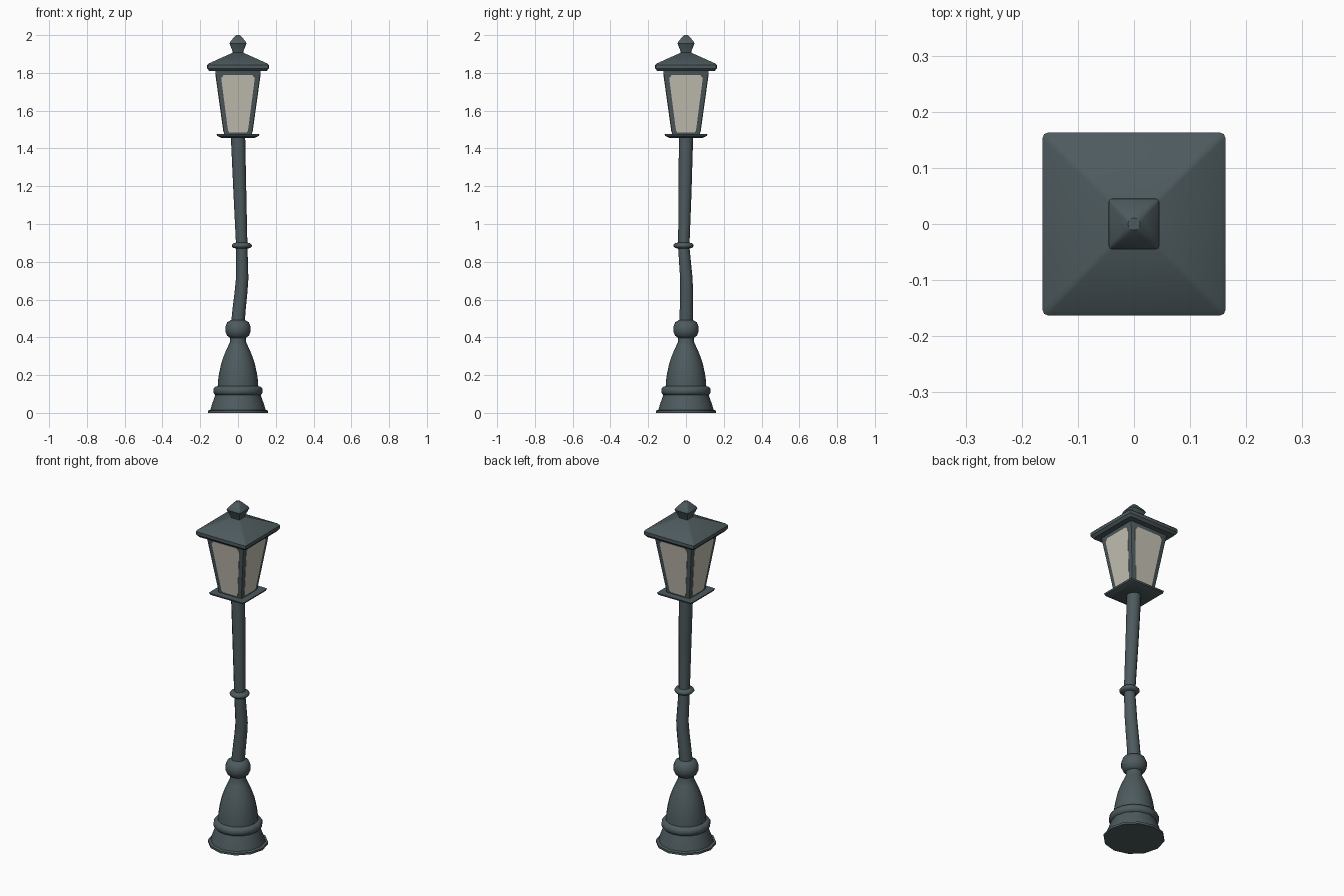
import bpy, bmesh, math

if "Cube" in bpy.data.objects:
    bpy.data.objects.remove(bpy.data.objects["Cube"])


def material(name, rgb):
    m = bpy.data.materials.new(name)
    m.diffuse_color = (*rgb, 1)
    m.use_nodes = True
    m.node_tree.nodes["Principled BSDF"].inputs["Base Color"].default_value = m.diffuse_color
    return m


IRON = material("dark iron", (0.075, 0.103, 0.113))
GLASS = material("pale glass", (0.56, 0.54, 0.46))


def make(name, bm, mat, smooth=35):
    bmesh.ops.recalc_face_normals(bm, faces=bm.faces)
    me = bpy.data.meshes.new(name)
    bm.to_mesh(me)
    bm.free()
    me.materials.append(mat)
    ob = bpy.data.objects.new(name, me)
    bpy.context.collection.objects.link(ob)
    bpy.ops.object.select_all(action='DESELECT')
    ob.select_set(True)
    bpy.context.view_layer.objects.active = ob
    bpy.ops.object.shade_smooth_by_angle(angle=math.radians(smooth))
    return ob


def loft(name, rings, smooth=35):
    """Skin a list of point rings and cap both ends."""
    bm = bmesh.new()
    loops = [[bm.verts.new(p) for p in r] for r in rings]
    n = len(loops[0])
    for a, b in zip(loops, loops[1:]):
        for i in range(n):
            j = (i + 1) % n
            bm.faces.new((a[i], a[j], b[j], b[i]))
    bm.faces.new(loops[0][::-1])
    bm.faces.new(loops[-1])
    return make(name, bm, IRON, smooth)


def circle(r, z, cx=0, cy=0, n=12):
    return [(cx + r * math.cos(2 * math.pi * i / n),
             cy + r * math.sin(2 * math.pi * i / n), z) for i in range(n)]


def square(h, z, r=0.01):
    """Square ring of half width h with rounded corners."""
    r = min(r, h * 0.9)
    pts = []
    for k in range(4):
        mid = math.pi / 4 + k * math.pi / 2
        cx = math.copysign(h - r, math.cos(mid))
        cy = math.copysign(h - r, math.sin(mid))
        for d in (-45, 0, 45):
            a = mid + math.radians(d)
            pts.append((cx + r * math.cos(a), cy + r * math.sin(a), z))
    return pts


def turned(name, profile, cx=0, cy=0, n=12, smooth=35):
    return loft(name, [circle(r, z, cx, cy, n) for r, z in profile], smooth)


# foot, ring, bell and ball of the base
turned("foot", [(0.16, 0), (0.16, 0.012), (0.146, 0.016), (0.138, 0.045),
                (0.125, 0.08), (0.115, 0.11)])
turned("base_ring", [(0.105, 0.092), (0.122, 0.096), (0.131, 0.108), (0.131, 0.125),
                     (0.122, 0.138), (0.10, 0.143)], n=16, smooth=60)
turned("bell", [(0.108, 0.13), (0.106, 0.17), (0.10, 0.21), (0.088, 0.265),
                (0.07, 0.315), (0.052, 0.355), (0.043, 0.375), (0.042, 0.41)], n=16)
turned("ball", [(0.04, 0.395), (0.057, 0.408), (0.067, 0.43), (0.067, 0.455),
                (0.057, 0.48), (0.036, 0.492)], n=16, smooth=60)

# bent pole: radius, height, centre offset
loft("pole", [circle(r, z, x, y) for r, z, x, y in [
    (0.036, 0.47, -0.001, 0), (0.035, 0.55, 0.006, 0.002), (0.034, 0.64, 0.016, 0.003),
    (0.033, 0.71, 0.022, 0.002), (0.030, 0.88, 0.020, -0.012),
    (0.034, 1.16, 0.010, -0.005), (0.038, 1.465, 0, 0)]])
turned("pole_collar", [(0.028, 0.87), (0.045, 0.873), (0.053, 0.882), (0.053, 0.889),
                       (0.045, 0.898), (0.028, 0.902)], 0.02, -0.013, smooth=60)

# lantern body with tray, roof and finial
loft("lantern_tray", [square(0.088, 1.456), (square(0.11, 1.467)), square(0.113, 1.476)])
loft("lantern_frame", [square(0.073, 1.47, 0.002), square(0.122, 1.82, 0.002)])
loft("roof", [square(0.152, 1.81), square(0.163, 1.824), square(0.163, 1.842),
              square(0.155, 1.85), square(0.025, 1.908, 0.004)], 30)
loft("finial", [square(0.026, 1.90, 0.004), square(0.029, 1.915, 0.004),
                square(0.045, 1.955, 0.005), square(0.040, 1.966, 0.006),
                square(0.017, 1.994, 0.008), square(0.011, 2.0, 0.0099)])

# glass panes lying on the four sloped sides
bm = bmesh.new()
outline = [(0.046, 1.485), (0.053, 1.495), (0.089, 1.772), (0.074, 1.79)]
outline += [(-x, z) for x, z in reversed(outline)]
for k in range(4):
    c, s = round(math.cos(k * math.pi / 2)), round(math.sin(k * math.pi / 2))
    vs = []
    for x, z in outline:
        y = -(0.073 + 0.14 * (z - 1.47) + 0.002)
        vs.append(bm.verts.new((x * c - y * s, x * s + y * c, z)))
    front = bm.faces.new(vs)
    # give the pane a little depth into the frame
    ext = bmesh.ops.extrude_face_region(bm, geom=[front], use_keep_orig=True)
    back = [v for v in ext["geom"] if isinstance(v, bmesh.types.BMVert)]
    bmesh.ops.translate(bm, verts=back, vec=(-0.004 * s, 0.004 * c, 0))
make("glass_panes", bm, GLASS)
